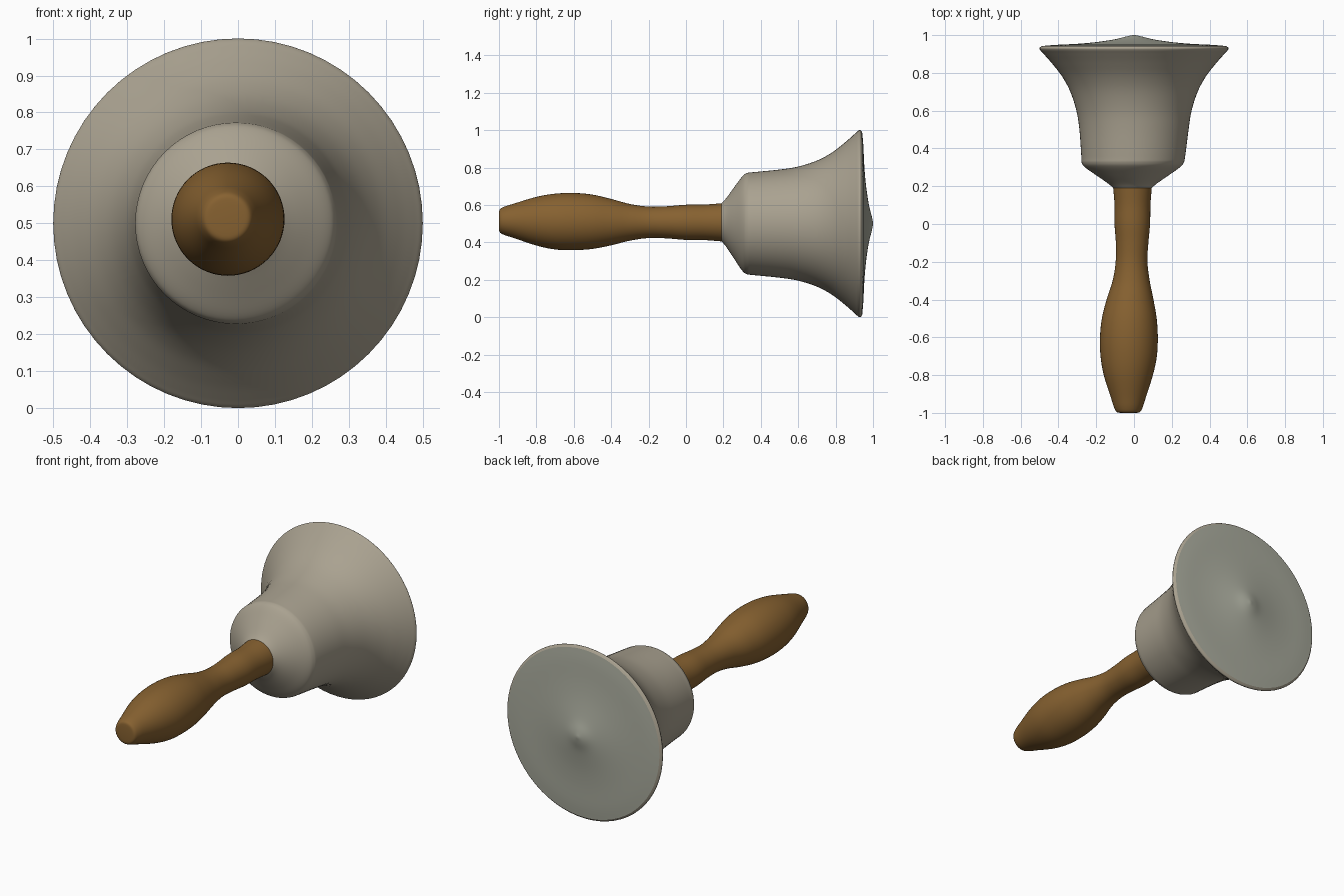
import bpy, bmesh, math

if "Cube" in bpy.data.objects:
    bpy.data.objects.remove(bpy.data.objects["Cube"])

SIDES = 64


def material(name, color):
    mat = bpy.data.materials.new(name)
    mat.diffuse_color = (*color, 1)
    mat.use_nodes = True
    mat.node_tree.nodes["Principled BSDF"].inputs["Base Color"].default_value = mat.diffuse_color
    return mat


def smooth_profile(pts, steps=5):
    # Catmull-Rom curve through the stations
    out = []
    for i in range(len(pts) - 1):
        p0, p1 = pts[max(i - 1, 0)], pts[i]
        p2, p3 = pts[i + 1], pts[min(i + 2, len(pts) - 1)]
        for s in range(steps):
            t = s / steps
            out.append([0.5 * (2 * b + (c - a) * t + (2 * a - 5 * b + 4 * c - d) * t * t
                               + (3 * b - a - 3 * c + d) * t ** 3)
                        for a, b, c, d in zip(p0, p1, p2, p3)])
    out.append(list(pts[-1]))
    return out


def turned(name, stations, mat, cap_start=False, cap_end=False):
    # Stations are (y, radius, centre x, centre z) along the bell's axis
    bm = bmesh.new()
    rings = []
    for y, r, cx, cz in smooth_profile(stations):
        rings.append([bm.verts.new((cx + r * math.cos(2 * math.pi * k / SIDES), y,
                                    cz + r * math.sin(2 * math.pi * k / SIDES)))
                      for k in range(SIDES)])
    for a, b in zip(rings, rings[1:]):
        for k in range(SIDES):
            n = (k + 1) % SIDES
            bm.faces.new((a[k], a[n], b[n], b[k]))
    if cap_start:
        bm.faces.new(rings[0])
    if cap_end:
        bm.faces.new(rings[-1][::-1])
    bmesh.ops.recalc_face_normals(bm, faces=bm.faces)
    # Open shells: make the sides point away from the axis, or the disc towards +y
    f = max(bm.faces, key=lambda f: f.calc_center_median().z)
    if f.normal.z + f.normal.y * (0 if cap_start else 0.5) < 0:
        bmesh.ops.reverse_faces(bm, faces=bm.faces)
    mesh = bpy.data.meshes.new(name)
    bm.to_mesh(mesh)
    bm.free()
    obj = bpy.data.objects.new(name, mesh)
    bpy.context.collection.objects.link(obj)
    mesh.materials.append(mat)
    bpy.ops.object.select_all(action='DESELECT')
    obj.select_set(True)
    bpy.context.view_layer.objects.active = obj
    bpy.ops.object.shade_smooth_by_angle(angle=math.radians(50))
    return obj


wood = material("wood", (0.24, 0.12, 0.03))
metal = material("metal", (0.40, 0.36, 0.28))
pale = material("pale_metal", (0.40, 0.41, 0.34))

# Turned wooden handle
turned("handle", [
    (-1.0, 0.04, -0.03, 0.515), (-0.995, 0.062, -0.03, 0.515),
    (-0.97, 0.076, -0.03, 0.515), (-0.92, 0.092, -0.03, 0.515),
    (-0.80, 0.13, -0.03, 0.513), (-0.70, 0.149, -0.028, 0.511),
    (-0.60, 0.153, -0.027, 0.511), (-0.50, 0.145, -0.025, 0.51),
    (-0.40, 0.124, -0.021, 0.508), (-0.30, 0.098, -0.015, 0.507),
    (-0.20, 0.084, -0.013, 0.507), (-0.10, 0.086, -0.01, 0.507),
    (0.0, 0.094, -0.009, 0.507), (0.10, 0.095, -0.008, 0.507),
    (0.19, 0.102, -0.008, 0.507)], wood, cap_start=True)

# Flared bell body
turned("bell_body", [
    (0.19, 0.102, -0.008, 0.507), (0.215, 0.13, -0.008, 0.506),
    (0.26, 0.195, -0.008, 0.503), (0.30, 0.251, -0.008, 0.50),
    (0.325, 0.27, -0.007, 0.50), (0.36, 0.275, -0.004, 0.50),
    (0.50, 0.289, 0, 0.50), (0.60, 0.305, 0, 0.50),
    (0.70, 0.337, 0, 0.50), (0.78, 0.38, 0, 0.50),
    (0.85, 0.434, 0, 0.50), (0.90, 0.478, 0, 0.50),
    (0.92, 0.496, 0, 0.50), (0.932, 0.50, 0, 0.50),
    (0.942, 0.488, 0, 0.50)], metal)

# Closed mouth with a slight central bulge
turned("mouth_face", [
    (0.942, 0.488, 0, 0.50), (0.948, 0.42, 0, 0.50),
    (0.954, 0.30, 0, 0.50), (0.963, 0.20, 0, 0.50),
    (0.978, 0.10, 0, 0.50), (0.993, 0.04, 0, 0.50),
    (1.0, 0.006, 0, 0.50)], pale, cap_end=True)
